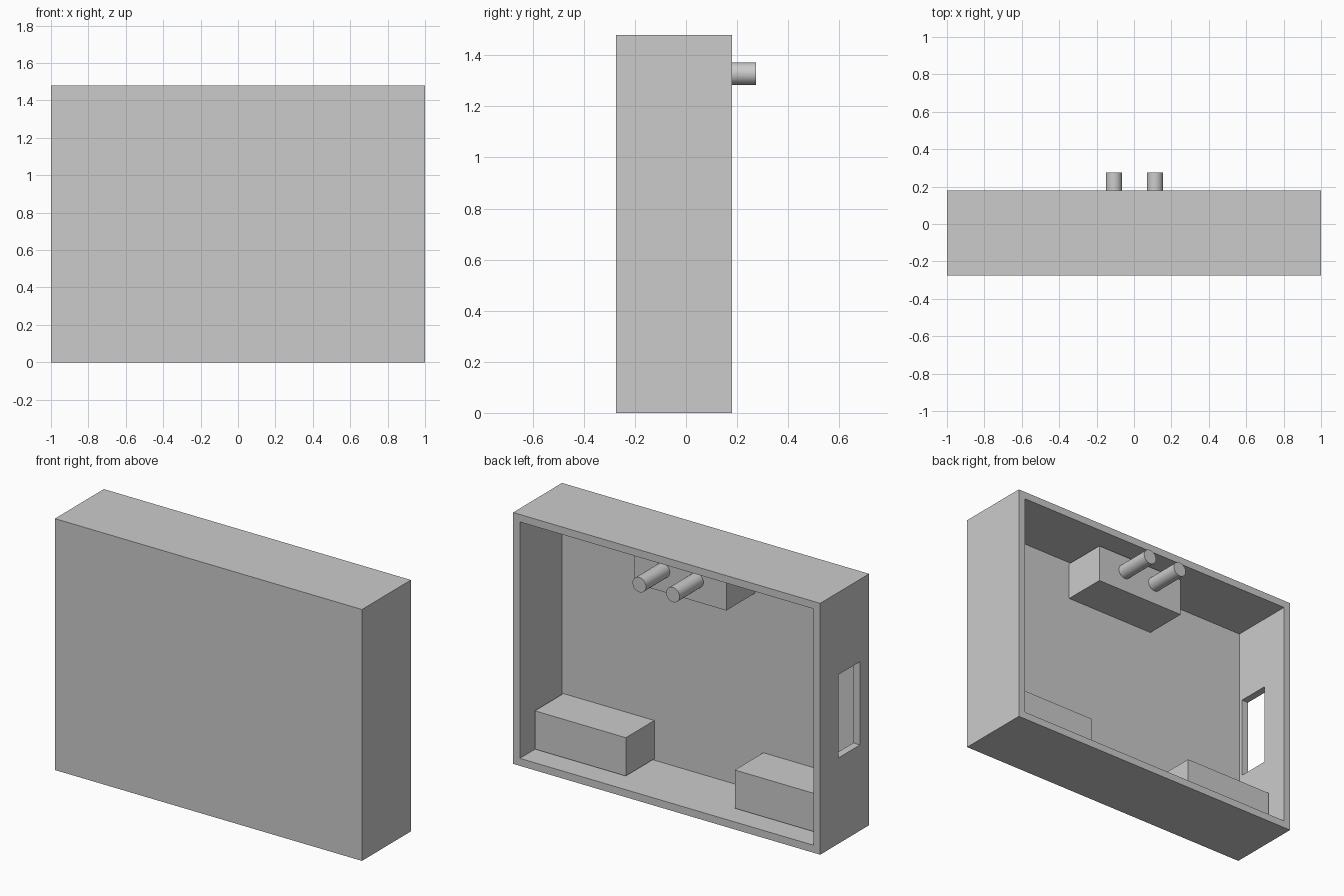
import bpy
import bmesh
from math import pi
from mathutils import Vector

default = bpy.data.objects.get("Cube")
if default:
    bpy.data.objects.remove(default, do_unlink=True)

grey = bpy.data.materials.new("plain grey")
grey.use_nodes = True
grey.diffuse_color = (0.6, 0.6, 0.6, 1)
grey.node_tree.nodes["Principled BSDF"].inputs["Base Color"].default_value = grey.diffuse_color

# Main dimensions
FRONT, BACK, HEIGHT = -0.275, 0.18, 1.48
WALL = 0.0625
INNER = 1 - WALL          # inner face of the side walls
FLOOR = FRONT + WALL      # inner face of the front panel
BLOCK_BACK = 0.053
SINK = 0.01               # overlap of blocks into the walls


def box(name, low, high):
    low, high = Vector(low), Vector(high)
    bm = bmesh.new()
    bmesh.ops.create_cube(bm, size=1)
    bmesh.ops.scale(bm, vec=high - low, verts=bm.verts)
    bmesh.ops.translate(bm, vec=(low + high) / 2, verts=bm.verts)
    mesh = bpy.data.meshes.new(name)
    bm.to_mesh(mesh)
    bm.free()
    mesh.materials.append(grey)
    obj = bpy.data.objects.new(name, mesh)
    bpy.context.collection.objects.link(obj)
    return obj


# Shallow casing, open at the back
casing = box("casing", (-1, FRONT, 0), (1, BACK, HEIGHT))
bm = bmesh.new()
bm.from_mesh(casing.data)
bm.normal_update()
back = max(bm.faces, key=lambda f: f.normal.y)
bmesh.ops.inset_region(bm, faces=[back], thickness=WALL)
pocket = bmesh.ops.extrude_discrete_faces(bm, faces=[back])["faces"][0]
bmesh.ops.translate(bm, vec=(0, FLOOR - BACK, 0), verts=pocket.verts)
bm.to_mesh(casing.data)
bm.free()

# Slot through the right side wall
cutter = box("slot_cutter", (-1.1, -0.19, 0.505), (-0.88, 0.01, 0.995))
cutter.hide_render = True
cutter.hide_set(True)
cut = casing.modifiers.new("slot", 'BOOLEAN')
cut.operation = 'DIFFERENCE'
cut.solver = 'EXACT'
cut.object = cutter
bpy.context.view_layer.objects.active = casing
casing.select_set(True)
bpy.ops.object.modifier_apply(modifier=cut.name)
bpy.data.objects.remove(cutter, do_unlink=True)

# Two corner blocks on the bottom wall
for side, sign in (("left", 1), ("right", -1)):
    xs = sorted((sign * 0.355, sign * (INNER + SINK)))
    box(side + "_corner_block", (xs[0], FLOOR - SINK, WALL - SINK), (xs[1], BLOCK_BACK, 0.278))

# Block hanging from the top wall
box("top_block", (-0.3, FLOOR - SINK, 1.202), (0.3, BLOCK_BACK, HEIGHT - WALL + SINK))

# Two round pegs standing out of the top block
PEG_END = 0.275
for side, x in (("left", 0.112), ("right", -0.107)):
    start = BLOCK_BACK - SINK
    bpy.ops.mesh.primitive_cylinder_add(
        vertices=48, radius=0.0435, depth=PEG_END - start,
        location=(x, (start + PEG_END) / 2, 1.328), rotation=(pi / 2, 0, 0))
    peg = bpy.context.object
    peg.name = side + "_peg"
    peg.data.materials.append(grey)
    bpy.ops.object.shade_smooth_by_angle()
